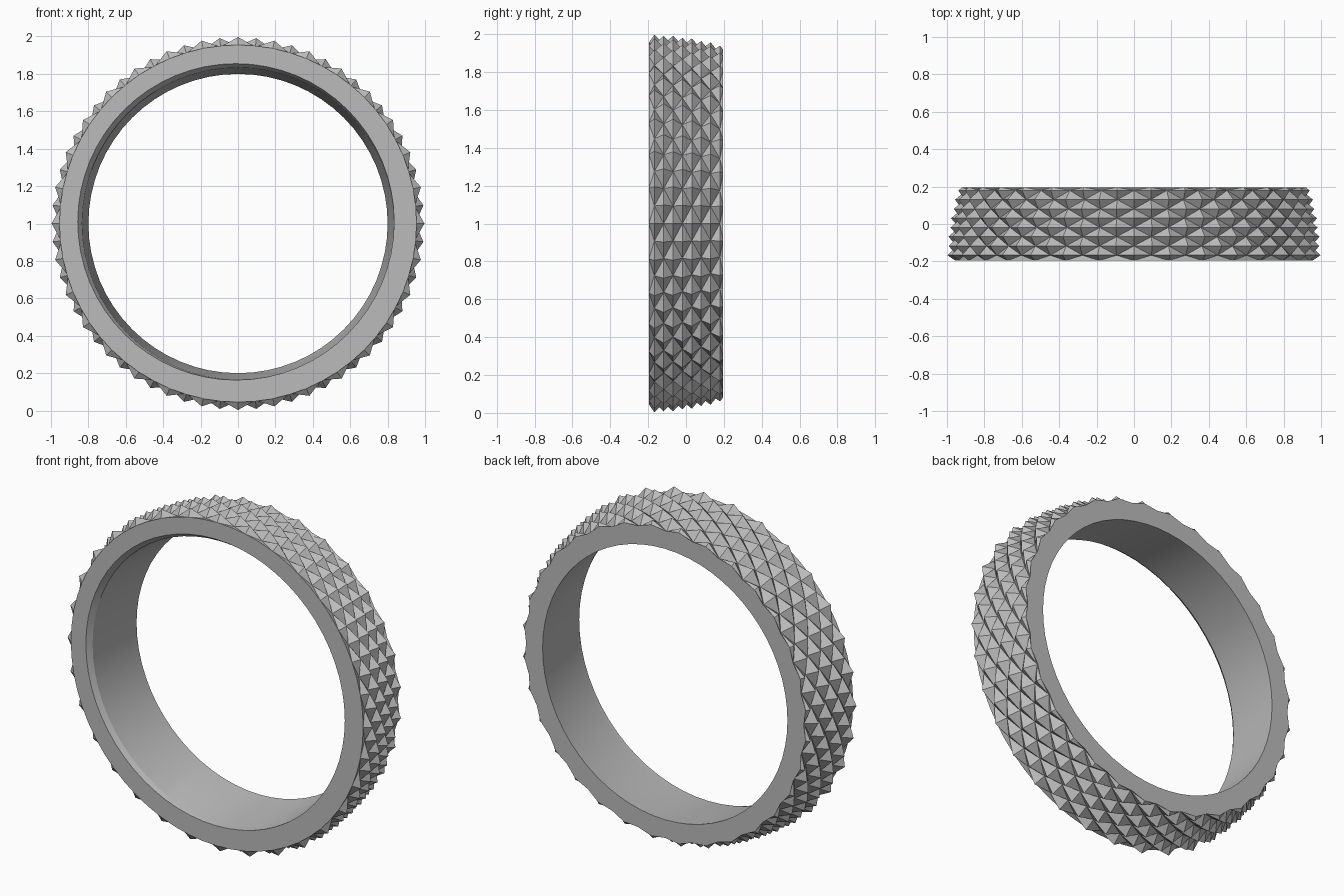
import bpy, bmesh, math

cube = bpy.data.objects.get("Cube")
if cube:
    bpy.data.objects.remove(cube, do_unlink=True)

SEGS = 64            # half-steps of the knurl around the ring
ROWS = 8             # staggered rows of points across the width
FRONT, BACK = -0.196, 0.196
PITCH = 0.0495
DEPTH = 0.048        # height of each knurl point


def material(name, value):
    mat = bpy.data.materials.new(name)
    mat.use_nodes = True
    colour = (value, value, value, 1)
    mat.diffuse_color = colour
    mat.node_tree.nodes["Principled BSDF"].inputs["Base Color"].default_value = colour
    return mat


def tip_radius(y):
    # crowned profile that falls away toward the back
    t = max(0, y + 0.13)
    return 0.997 - 0.06 * t - 0.36 * t * t


def loop(bm, y, radius, cx=0, cz=0):
    verts = []
    for i in range(SEGS):
        a = math.tau * i / SEGS
        r = radius(i)
        verts.append(bm.verts.new((cx + r * math.cos(a), y, 1 + cz + r * math.sin(a))))
    return verts


def skin(bm, a, b, parity=None):
    # join two loops; with a parity, split each quad along the groove
    for i in range(SEGS):
        k = (i + 1) % SEGS
        if parity is None:
            bm.faces.new((a[i], a[k], b[k], b[i]))
        elif (i + parity) % 2 == 0:
            bm.faces.new((a[i], a[k], b[i]))
            bm.faces.new((a[k], b[k], b[i]))
        else:
            bm.faces.new((a[i], a[k], b[k]))
            bm.faces.new((a[i], b[k], b[i]))


bm = bmesh.new()

# knurled outside: points and valleys alternate on a staggered lattice
rim = loop(bm, FRONT, lambda i: 0.955)
previous = rim
for j in range(ROWS):
    y = -0.167 + PITCH * j
    top = tip_radius(y)
    row = loop(bm, y, lambda i: top - DEPTH * ((i + j) % 2))
    skin(bm, previous, row, j + 1 if j == 0 else j - 1)
    previous = row

# back edge cuts through the last points
cut = (BACK - y) / PITCH
top = tip_radius(BACK)
back_rim = loop(bm, BACK, lambda i: top - DEPTH * (cut if (i + ROWS - 1) % 2 == 0 else 1 - cut))
skin(bm, previous, back_rim, ROWS - 1)

# back face, tapered bore, slightly offset front lip, front face
bore_back = loop(bm, BACK, lambda i: 0.80)
bore_front = loop(bm, FRONT + 0.03, lambda i: 0.834)
lip = loop(bm, FRONT, lambda i: 0.846, -0.011, 0.009)
for a, b in ((back_rim, bore_back), (bore_back, bore_front), (bore_front, lip), (lip, rim)):
    skin(bm, a, b)

bmesh.ops.recalc_face_normals(bm, faces=bm.faces)
mesh = bpy.data.meshes.new("knurled_ring")
bm.to_mesh(mesh)
bm.free()
ring = bpy.data.objects.new("knurled_ring", mesh)
bpy.context.collection.objects.link(ring)
mesh.materials.append(material("light grey metal", 0.5))

bpy.ops.object.select_all(action="DESELECT")
ring.select_set(True)
bpy.context.view_layer.objects.active = ring
bpy.ops.object.shade_smooth_by_angle(angle=math.radians(10))
